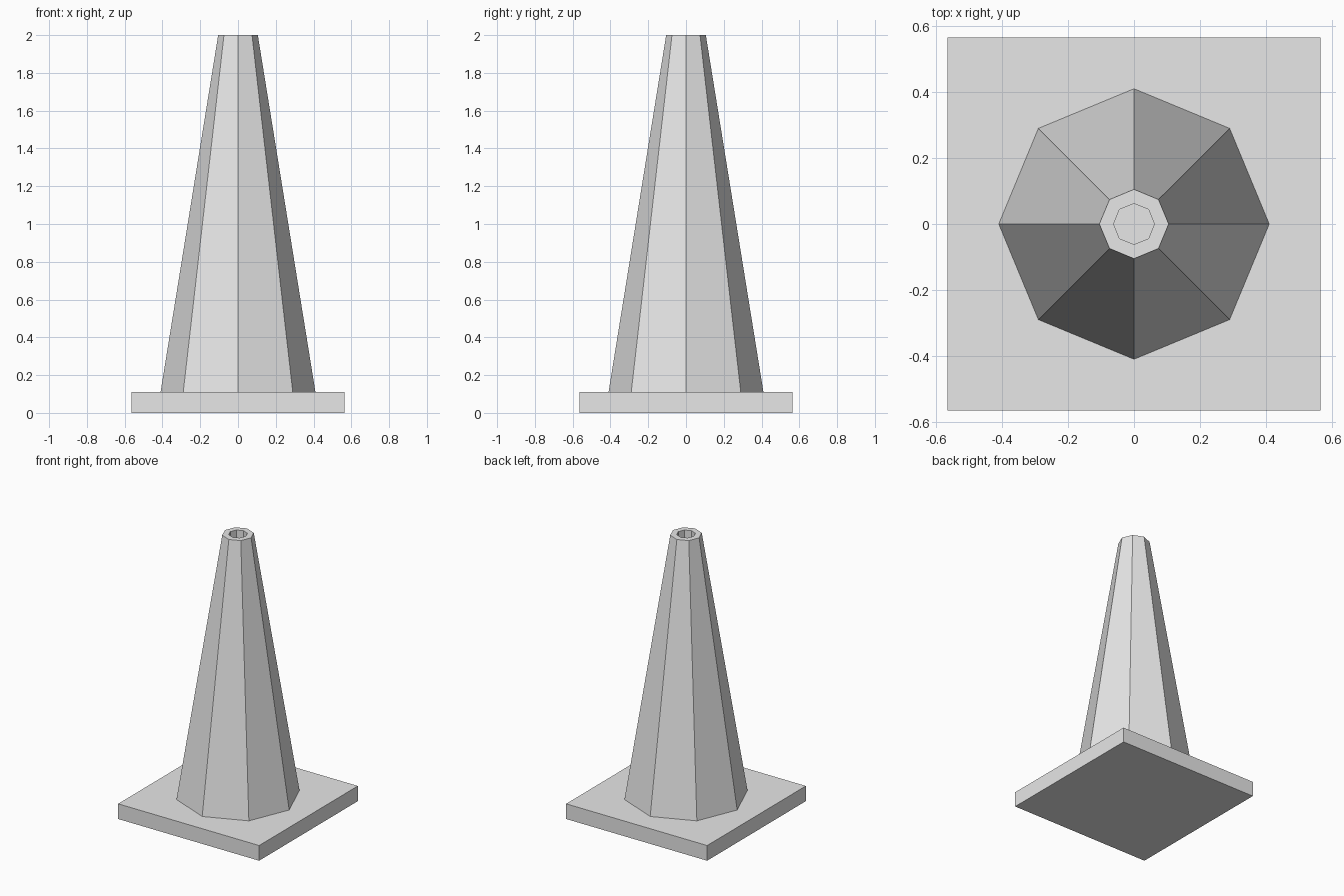
import bpy
import bmesh
from math import cos, sin, tau

cube = bpy.data.objects.get("Cube")
if cube:
    bpy.data.objects.remove(cube, do_unlink=True)

# One plain grey for the whole model
grey = bpy.data.materials.new("light_grey")
grey.use_nodes = True
colour = (0.8, 0.8, 0.8, 1.0)
grey.diffuse_color = colour
grey.node_tree.nodes["Principled BSDF"].inputs["Base Color"].default_value = colour

BASE_HALF, BASE_TOP, HEIGHT = 0.565, 0.11, 2.0
SIDES = 8


def add_object(name, bm):
    bmesh.ops.recalc_face_normals(bm, faces=bm.faces)
    mesh = bpy.data.meshes.new(name)
    bm.to_mesh(mesh)
    bm.free()
    mesh.materials.append(grey)
    obj = bpy.data.objects.new(name, mesh)
    bpy.context.collection.objects.link(obj)
    return obj


def ring(bm, radius, z):
    return [bm.verts.new((radius * cos(tau * i / SIDES), radius * sin(tau * i / SIDES), z))
            for i in range(SIDES)]


# Square base plate
bm = bmesh.new()
bmesh.ops.create_cube(bm, size=1)
for v in bm.verts:
    v.co.x *= 2 * BASE_HALF
    v.co.y *= 2 * BASE_HALF
    v.co.z = BASE_TOP if v.co.z > 0 else 0
add_object("base_plate", bm)

# Eight-sided cone: outer wall, flat rim, straight bore and its floor
profile = [(0.41, BASE_TOP), (0.105, HEIGHT), (0.062, HEIGHT), (0.062, HEIGHT - 0.3)]
bm = bmesh.new()
rings = [ring(bm, r, z) for r, z in profile]
for low, high in zip(rings, rings[1:]):
    for i in range(SIDES):
        j = (i + 1) % SIDES
        bm.faces.new((low[i], low[j], high[j], high[i]))
bm.faces.new(rings[0])
bm.faces.new(rings[-1])
add_object("cone_body", bm)
